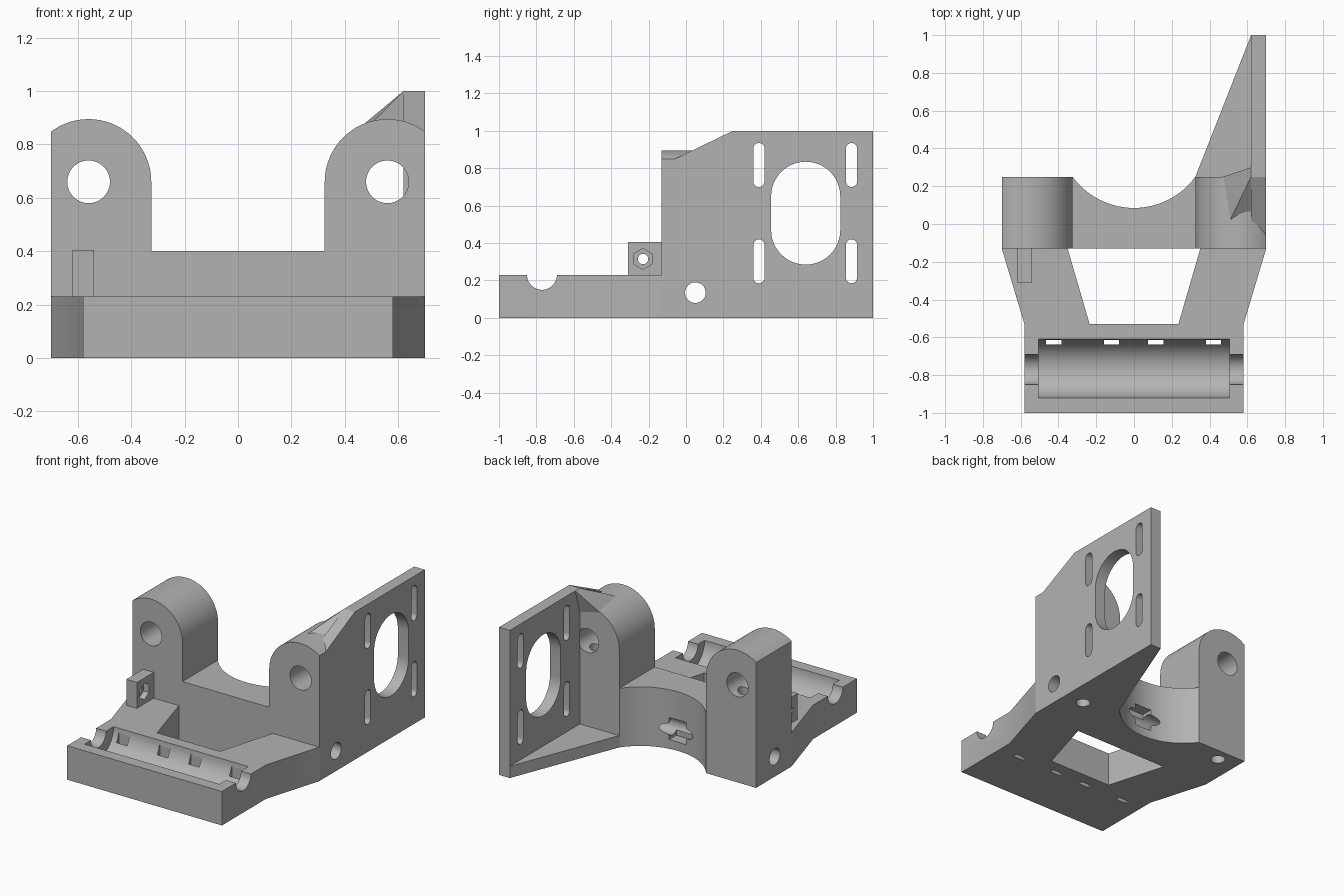
import bpy
import bmesh
from math import sin, cos, pi, radians, acos, sqrt

if "Cube" in bpy.data.objects:
    bpy.data.objects.remove(bpy.data.objects["Cube"])

grey = bpy.data.materials.new("plain_grey")
grey.use_nodes = True
GREY = (0.45, 0.45, 0.45, 1)
grey.diffuse_color = GREY
grey.node_tree.nodes["Principled BSDF"].inputs["Base Color"].default_value = GREY


def finish(name, bm):
    bmesh.ops.recalc_face_normals(bm, faces=bm.faces)
    mesh = bpy.data.meshes.new(name)
    bm.to_mesh(mesh)
    bm.free()
    mesh.materials.append(grey)
    obj = bpy.data.objects.new(name, mesh)
    bpy.context.collection.objects.link(obj)
    return obj


def prism(name, outline, axis, lo, hi):
    """Extrude a 2D outline along an axis (x: y,z  y: x,z  z: x,y)."""
    place = {"x": lambda a, b, t: (t, a, b),
             "y": lambda a, b, t: (a, t, b),
             "z": lambda a, b, t: (a, b, t)}[axis]
    bm = bmesh.new()
    low = [bm.verts.new(place(a, b, lo)) for a, b in outline]
    high = [bm.verts.new(place(a, b, hi)) for a, b in outline]
    bm.faces.new(low)
    bm.faces.new(high)
    n = len(outline)
    for i in range(n):
        j = (i + 1) % n
        bm.faces.new((low[i], low[j], high[j], high[i]))
    return finish(name, bm)


def arc(cx, cy, r, start, end, n=32):
    return [(cx + r * cos(start + (end - start) * i / n),
             cy + r * sin(start + (end - start) * i / n)) for i in range(n + 1)]


def circle(cx, cy, r, n=48):
    return arc(cx, cy, r, 0, 2 * pi, n)[:-1]


def rect(x0, x1, y0, y1):
    return [(x0, y0), (x1, y0), (x1, y1), (x0, y1)]


def slot(cx, low, high, r, n=24):
    """Upright rounded slot between two extreme heights."""
    return arc(cx, high - r, r, 0, pi, n) + arc(cx, low + r, r, pi, 2 * pi, n)


def cut(obj, outline, axis, lo, hi):
    cutter = prism("cutter", outline, axis, lo, hi)
    cutter.hide_render = True
    mod = obj.modifiers.new("cut", "BOOLEAN")
    mod.operation = "DIFFERENCE"
    mod.solver = "EXACT"
    mod.object = cutter
    bpy.context.view_layer.objects.active = obj
    bpy.ops.object.modifier_apply(modifier=mod.name)
    bpy.data.objects.remove(cutter)


def mirrored(half):
    return half + [(-x, y) for x, y in reversed(half)]


FRONT, BACK = -0.13, 0.25
HOLE_X, HOLE_Z, TOWER_R = 0.56, 0.66, 0.235

# Front frame with tapered opening
frame = prism("front_frame", mirrored([(0.58, -1), (0.58, -0.53), (0.7, FRONT)]), "z", 0, 0.23)
cut(frame, mirrored([(0.235, -0.53), (0.36, FRONT + 0.03)]), "z", -0.1, 0.4)
# Trough, its end notches and drain slots
cut(frame, circle(-0.765, 0.23, 0.155, 64), "x", -0.505, 0.505)
cut(frame, circle(-0.77, 0.23, 0.08), "x", -0.8, 0.8)
for x in (-0.425, -0.12, 0.115, 0.42):
    cut(frame, rect(x - 0.04, x + 0.04, -0.637, -0.608), "z", -0.1, 0.2)

# Centre block with two rounded towers
edge = acos((0.7 - HOLE_X) / TOWER_R)
half = [(0.7, 0)] + arc(HOLE_X, HOLE_Z, TOWER_R, edge, pi) + [(HOLE_X - TOWER_R, 0.4)]
block = prism("tower_block", mirrored(half), "y", FRONT, BACK)
cut(block, circle(0, 0.4875, 0.4025, 96), "z", -0.1, 1.2)
# Cross bore and its nut pocket
cut(block, circle(0.05, 0.135, 0.055), "x", -0.9, 0.9)
cut(block, rect(-0.065, 0.065, 0.06, 0.21), "y", 0.01, 0.2)
for side in (-1, 1):
    cut(block, circle(side * HOLE_X, HOLE_Z, 0.08), "y", -0.4, 0.5)
    cut(block, circle(side * 0.555, 0.16, 0.045, 32), "z", -0.1, HOLE_Z)

# Motor plate with window and adjustment slots
plate = prism("motor_plate", rect(BACK, 1, 0, 1), "x", 0.62, 0.7)
cut(plate, slot(0.64, 0.285, 0.835, 0.185), "x", 0.4, 0.9)
for y in (0.39, 0.885):
    for low, high in ((0.185, 0.42), (0.7, 0.935)):
        cut(plate, slot(y, low, high, 0.03, 12), "x", 0.4, 0.9)
ramp = prism("plate_ramp", [(-0.07, 0.845), (BACK, 0.845), (BACK, 1)], "x", 0.62, 0.7)

# Floor web behind the tower
web = prism("floor_web", [(HOLE_X - TOWER_R, BACK), (0.62, BACK), (0.62, 1)], "z", 0, 0.08)

# Brace joining tower top and plate
bm = bmesh.new()
for p in ((0.62, BACK, 1), (0.62, 0.3, 1), (0.51, 0.023, 0.89), (0.51, 0.17, 0.89),
          (0.47, BACK, 0.875), (0.62, BACK, 0.84), (0.62, 0.023, 0.86)):
    bm.verts.new(p)
bmesh.ops.convex_hull(bm, input=bm.verts)
brace = finish("tower_brace", bm)

# Nut tab with hexagonal recess
tab = prism("nut_tab", rect(-0.31, FRONT, 0.23, 0.405), "x", -0.62, -0.54)
hexagon = arc(-0.23, 0.315, 0.056, radians(30), radians(390), 6)[:-1]
cut(tab, hexagon, "x", -0.58, -0.4)
cut(tab, circle(-0.23, 0.315, 0.028, 24), "x", -0.8, -0.3)

# Smooth the round walls, keep edges sharp
for obj in (frame, block, plate, ramp, web, brace, tab):
    bpy.ops.object.select_all(action="DESELECT")
    obj.select_set(True)
    bpy.context.view_layer.objects.active = obj
    bpy.ops.object.shade_smooth_by_angle(angle=radians(25))
